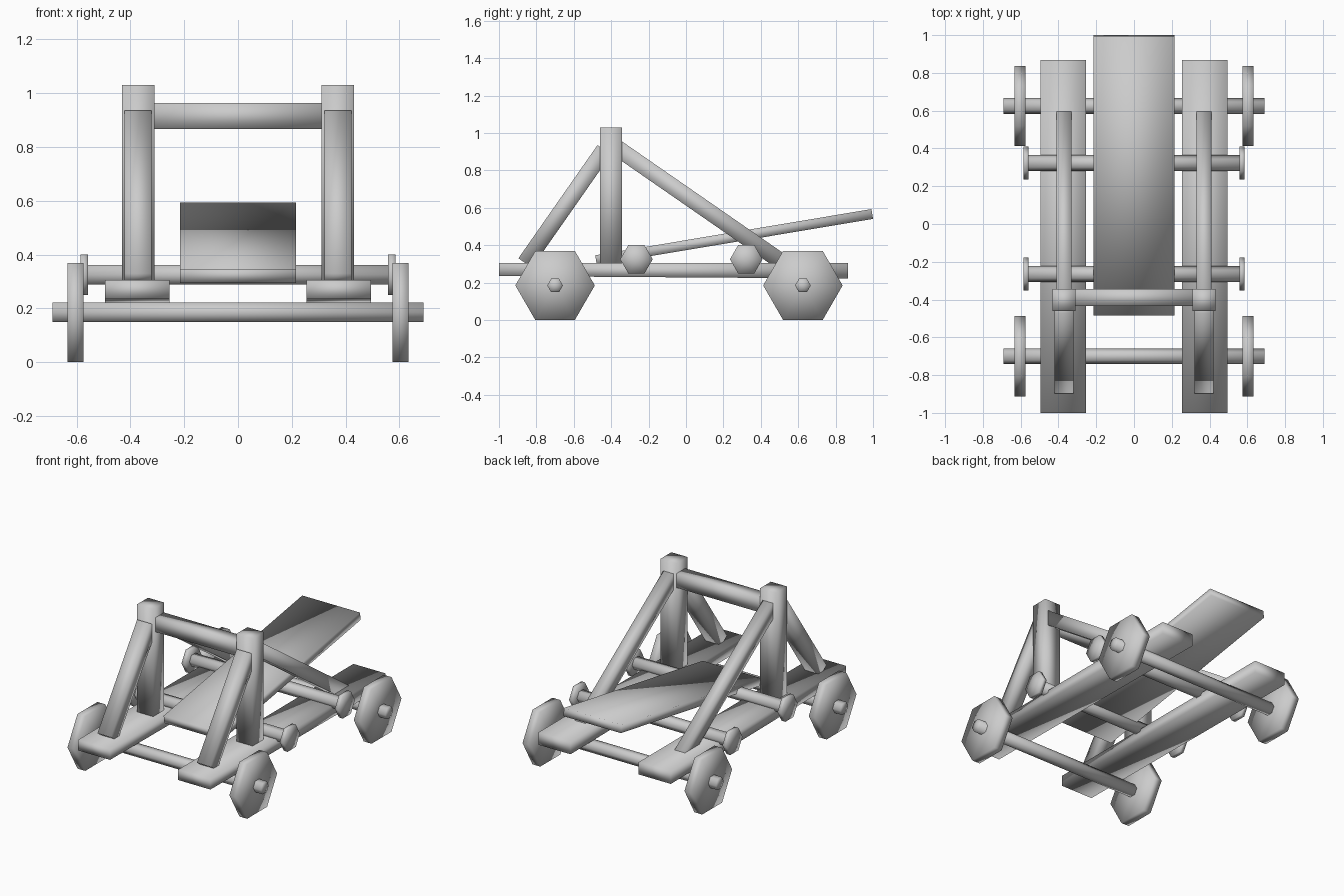
import bpy, math
from mathutils import Vector, Matrix

if "Cube" in bpy.data.objects:
    bpy.data.objects.remove(bpy.data.objects["Cube"])


def finish(ob, name):
    ob.name = name
    for p in ob.data.polygons:
        p.use_smooth = True
    return ob


def box(name, lo, hi):
    lo, hi = Vector(lo), Vector(hi)
    bpy.ops.mesh.primitive_cube_add(size=1)
    ob = bpy.context.object
    ob.data.transform(Matrix.Translation((lo + hi) / 2) @ Matrix.Diagonal((*(hi - lo), 1)))
    return finish(ob, name)


def beam(name, x, a, b, width, depth):
    """Square-ended timber in the side plane from a=(y, z) to b=(y, z)."""
    dy, dz = b[0] - a[0], b[1] - a[1]
    length = math.hypot(dy, dz)
    bpy.ops.mesh.primitive_cube_add(size=1)
    ob = bpy.context.object
    ob.data.transform(Matrix.Translation((x, (a[0] + b[0]) / 2, (a[1] + b[1]) / 2))
                      @ Matrix.Rotation(math.atan2(dz, dy), 4, 'X')
                      @ Matrix.Diagonal((width, length, depth, 1)))
    return finish(ob, name)


def hex_rod(name, x0, x1, y, z, r):
    """Six-sided disc or rod along x, corners pointing to +y and -y."""
    bpy.ops.mesh.primitive_cylinder_add(vertices=6, radius=r, depth=x1 - x0,
                                        end_fill_type='TRIFAN')
    ob = bpy.context.object
    ob.data.transform(Matrix.Translation(((x0 + x1) / 2, y, z))
                      @ Matrix.Rotation(math.pi / 2, 4, 'Y'))
    return finish(ob, name)


# Wheels and their axles
for end, y in (("front", -0.70), ("rear", 0.625)):
    hex_rod(end + "_axle", -0.69, 0.69, y, 0.185, 0.042)
    for side, x in (("left", -0.604), ("right", 0.604)):
        hex_rod(f"{end}_{side}_wheel", x - 0.029, x + 0.029, y, 0.185, 0.2125)

# Capped cross rods above the rails
for end, y in (("front", -0.265), ("rear", 0.322)):
    hex_rod(end + "_cross_rod", -0.57, 0.57, y, 0.325, 0.042)
    for side, x in (("left", -0.572), ("right", 0.572)):
        hex_rod(f"{end}_{side}_rod_cap", x - 0.014, x + 0.014, y, 0.325, 0.087)

# Side frames
for side, s in (("left", -1), ("right", 1)):
    rail = box(side + "_rail", (s * 0.374 - 0.12, -1, 0.222), (s * 0.374 + 0.12, 0.867, 0.305))
    for v in rail.data.vertices:  # underside rises slightly toward the front
        if v.co.y < 0 and v.co.z < 0.26:
            v.co.z = 0.235
    box(side + "_post", (s * 0.371 - 0.06, -0.46, 0.28), (s * 0.371 + 0.06, -0.343, 1.03))
    beam(side + "_front_brace", s * 0.371, (-0.86, 0.305), (-0.437, 0.91), 0.10, 0.088)
    beam(side + "_rear_brace", s * 0.371, (-0.39, 0.935), (0.575, 0.267), 0.078, 0.087)

# Top crossbar and throwing arm
box("crossbar", (-0.315, -0.435, 0.867), (0.315, -0.344, 0.963))
beam("throwing_arm", 0, (-0.481, 0.320), (0.996, 0.567), 0.43, 0.053)
